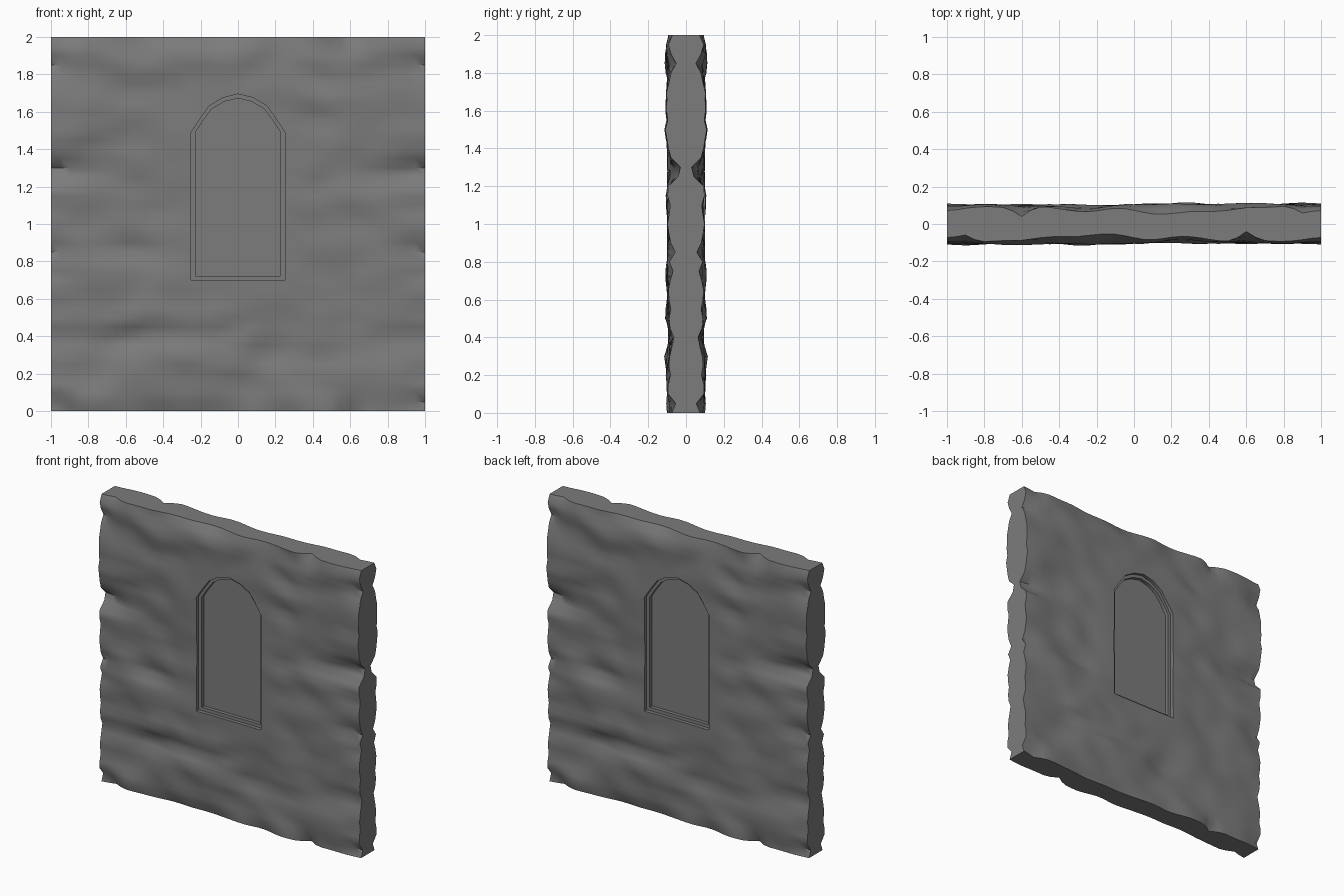
import bpy, bmesh, math
from mathutils import Vector, noise

cube = bpy.data.objects.get("Cube")
if cube:
    bpy.data.objects.remove(cube, do_unlink=True)

# One plain stone grey
stone = bpy.data.materials.new("stone grey")
stone.use_nodes = True
grey = (0.2, 0.2, 0.2, 1)
stone.diffuse_color = grey
stone.node_tree.nodes["Principled BSDF"].inputs["Base Color"].default_value = grey

HALF_W, HEIGHT, CELLS = 1.0, 2.0, 40

# Hollows in the rock: x, z, half width, half height, depth
DENTS = [
    (1, 1.85, .10, .05, .05), (1, 1.28, .30, .06, .07), (1, .85, .12, .04, .04),
    (1, .74, .08, .03, .03), (1, .40, .30, .06, .04), (1, .04, .10, .04, .04),
    (-.25, 2, .38, .05, .04), (.6, 2, .05, .05, .05), (-.9, 2, .05, .05, .03),
    (.25, 2, .12, .05, .02), (-.65, .86, .25, .05, .03), (.15, .30, .12, .06, .03),
    (-.62, .38, .16, .05, .03), (-.6, 1.2, .15, .04, .02),
]


def wrapped(d, period=2.0):
    return (d + period / 2) % period - period / 2


def tiled_noise(x, z, sx, sz, seed):
    # Blend across the sides so that both ends of the wall match
    t = (x + HALF_W) / (2 * HALF_W)
    a = noise.noise(Vector((x * sx, seed, z * sz)))
    b = noise.noise(Vector(((x - 2) * sx, seed, z * sz)))
    w = max(0, (t - .75) * 4)
    return a * (1 - w) + b * w


def relief(x, z):
    """Distance of the rock face from the middle of the wall."""
    bend = .06 * tiled_noise(x, z, 3, 2, 9.1)
    zz = z + bend
    h = .095 + .024 * tiled_noise(x, zz, 2.2, 7, 3.7)
    h += .016 * tiled_noise(x, zz, 5, 10, 5.3)
    for dx, dz, wx, wz, depth in DENTS:
        r = (wrapped(x - dx) / wx) ** 2 + (wrapped(z - dz) / wz) ** 2
        h -= depth * math.exp(-r)
    # Keep the rock even around the window
    gap = math.hypot(max(0, abs(x) - .25), max(0, abs(z - 1.2) - .5))
    calm = max(0, 1 - gap / .2)
    h = h + (.1 - h) * calm * .75
    return min(.12, max(.02, h))


def make_object(name, bm):
    bmesh.ops.recalc_face_normals(bm, faces=bm.faces)
    mesh = bpy.data.meshes.new(name)
    bm.to_mesh(mesh)
    bm.free()
    mesh.materials.append(stone)
    obj = bpy.data.objects.new(name, mesh)
    bpy.context.collection.objects.link(obj)
    return obj


# Rock wall: a slab with both broad faces roughened, the back turned half round
bm = bmesh.new()
bmesh.ops.create_cube(bm, size=2)
edges = [e for e in bm.edges if abs(e.verts[0].co.y - e.verts[1].co.y) < .1]
bmesh.ops.subdivide_edges(bm, edges=edges, cuts=CELLS - 1, use_grid_fill=True)
for v in bm.verts:
    side = 1 if v.co.y > 0 else -1
    v.co.z += 1
    v.co.y = side * relief(-side * v.co.x, v.co.z)
wall = make_object("window_wall", bm)

# Arched window outline: right half of the arch, mirrored
ARCH = [(.25, 1.49), (.205, 1.56), (.155, 1.63), (.08, 1.675), (0, 1.695)]


def arch_cutter(name, inset, y0, y1):
    half = [(x * (1 - inset / .25), z - inset * (z - 1.49) / .205) for x, z in ARCH]
    bottom = .70 + inset
    outline = [(half[0][0], bottom)] + half
    outline += [(-x, z) for x, z in reversed(outline) if x > 0]
    bm = bmesh.new()
    face = bm.faces.new([bm.verts.new((x, y0, z)) for x, z in outline])
    top = bmesh.ops.extrude_face_region(bm, geom=[face])["geom"]
    moved = [g for g in top if isinstance(g, bmesh.types.BMVert)]
    bmesh.ops.translate(bm, verts=moved, vec=(0, y1 - y0, 0))
    obj = make_object(name, bm)
    obj.hide_render = True
    return obj


# Stepped window recess on each side: a frame ledge, then the pane
cutters = []
for side, label in ((-1, "front"), (1, "back")):
    cutters.append(arch_cutter(label + "_frame_cutter", 0, side * .3, side * .075))
    cutters.append(arch_cutter(label + "_pane_cutter", .023, side * .29, side * .05))
for cutter in cutters:
    mod = wall.modifiers.new(cutter.name, "BOOLEAN")
    mod.operation = "DIFFERENCE"
    mod.solver = "EXACT"
    mod.object = cutter

bpy.context.view_layer.update()
graph = bpy.context.evaluated_depsgraph_get()
carved = bpy.data.meshes.new_from_object(wall.evaluated_get(graph))
wall.modifiers.clear()
wall.data = carved
for cutter in cutters:
    bpy.data.objects.remove(cutter, do_unlink=True)

# Smooth rock with crisp rims
bpy.ops.object.select_all(action="DESELECT")
wall.select_set(True)
bpy.context.view_layer.objects.active = wall
bpy.ops.object.shade_smooth_by_angle(angle=math.radians(50))
